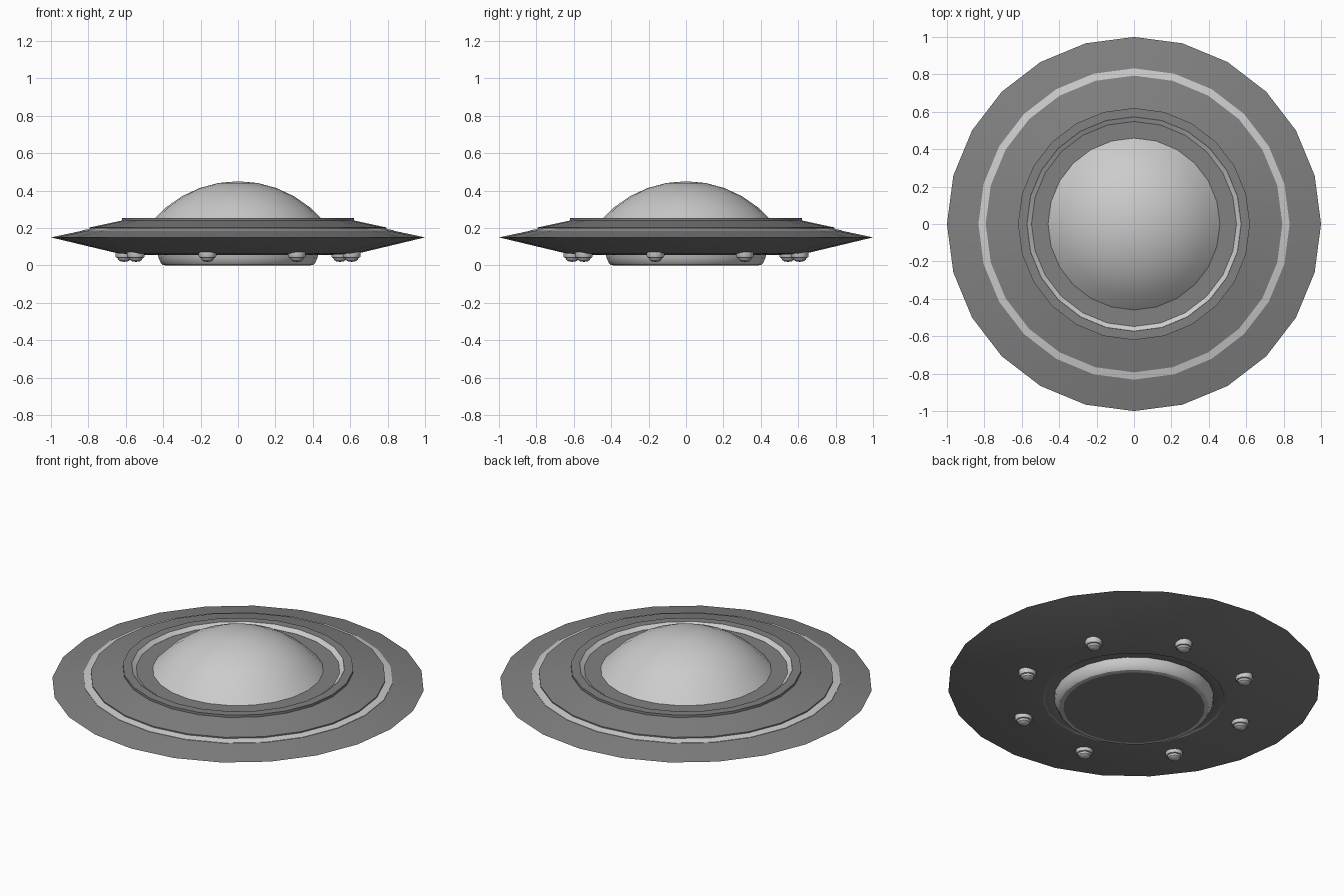
import bpy, bmesh
from math import sin, cos, pi, radians

if "Cube" in bpy.data.objects:
    bpy.data.objects.remove(bpy.data.objects["Cube"])


def grey(name, v):
    m = bpy.data.materials.new(name)
    m.diffuse_color = (v, v, v, 1)
    m.use_nodes = True
    m.node_tree.nodes["Principled BSDF"].inputs["Base Color"].default_value = m.diffuse_color
    return m


dark = grey("dark_metal", 0.22)
light = grey("light_panel", 0.6)


def lathe(name, profile, mat, sides=24, closed=False, loc=(0, 0, 0)):
    """Revolve (radius, z) points round z; radius 0 becomes a pole."""
    bm = bmesh.new()
    rings = []
    for r, z in profile:
        if r == 0:
            rings.append([bm.verts.new((0, 0, z))] * sides)
        else:
            rings.append([bm.verts.new((r * cos(2 * pi * i / sides),
                                        r * sin(2 * pi * i / sides), z))
                          for i in range(sides)])
    pairs = list(zip(rings, rings[1:]))
    if closed:
        pairs.append((rings[-1], rings[0]))
    for a, b in pairs:
        for i in range(sides):
            j = (i + 1) % sides
            bm.faces.new(list(dict.fromkeys((a[i], a[j], b[j], b[i]))))
    bmesh.ops.recalc_face_normals(bm, faces=bm.faces)
    me = bpy.data.meshes.new(name)
    bm.to_mesh(me)
    bm.free()
    ob = bpy.data.objects.new(name, me)
    ob.location = loc
    me.materials.append(mat)
    bpy.context.collection.objects.link(ob)
    bpy.ops.object.select_all(action='DESELECT')
    ob.select_set(True)
    bpy.context.view_layer.objects.active = ob
    bpy.ops.object.shade_smooth_by_angle(angle=radians(30))
    return ob


# Saucer hull: sunken cockpit floor, raised collar, sloped top, rim, underside
lathe("hull", [
    (0, 0.236), (0.55, 0.236), (0.573, 0.254), (0.62, 0.254), (0.62, 0.24),
    (0.793, 0.203), (0.793, 0.193), (0.83, 0.186), (1.0, 0.15),
    (0.64, 0.064), (0.49, 0.056), (0.48, 0.062), (0.45, 0.062),
    (0.44, 0.066), (0, 0.066)], dark)

# Light strips on the top of the hull
lathe("outer_light_strip", [(0.793, 0.196), (0.832, 0.188), (0.832, 0.182),
                            (0.793, 0.188)], light, closed=True)
lathe("inner_light_strip", [(0.548, 0.237), (0.572, 0.2545), (0.575, 0.25),
                            (0.552, 0.232)], light, closed=True)

# Shallow cap dome
R, top = 0.60, 0.45
lathe("dome", [(R * sin(radians(a)), top - R + R * cos(radians(a)))
               for a in (0, 10, 20, 30, 40, 50)] + [(0, 0.235)], light)

# Belly pod: light wall and dark floor plate
lathe("belly_wall", [(0.43, 0.068), (0.425, 0.04), (0.412, 0.012),
                     (0.402, 0.003), (0.385, 0.0), (0.38, 0.0),
                     (0.38, 0.068)], light, closed=True)
lathe("belly_plate", [(0, 0.0), (0.38, 0.0), (0.38, 0.01), (0, 0.01)], dark)

# Eight lamps under the hull
for k in range(8):
    a = radians(30 + 45 * k)
    lathe(f"lamp_{k + 1}", [
        (0, 0.075), (0.047, 0.075), (0.047, 0.05), (0.043, 0.042),
        (0.036, 0.04), (0.032, 0.03), (0.02, 0.022), (0, 0.019)],
        light, sides=12, loc=(0.63 * cos(a), 0.63 * sin(a), 0))
